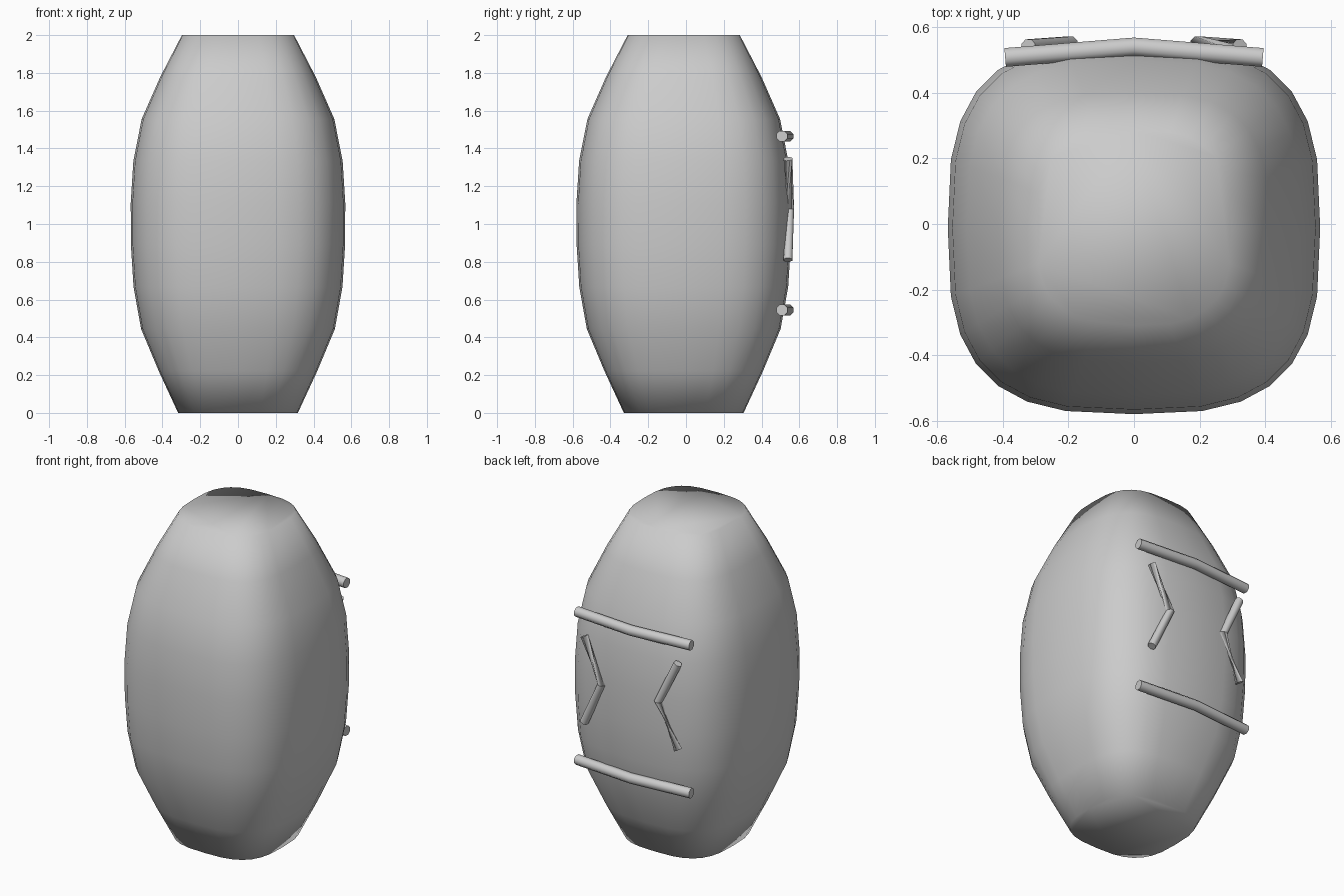
import bpy, bmesh, math
from mathutils import Vector

if "Cube" in bpy.data.objects:
    bpy.data.objects.remove(bpy.data.objects["Cube"])


def finish(name, bm, angle=None):
    bmesh.ops.recalc_face_normals(bm, faces=bm.faces[:])
    me = bpy.data.meshes.new(name)
    bm.to_mesh(me)
    bm.free()
    ob = bpy.data.objects.new(name, me)
    bpy.context.collection.objects.link(ob)
    for p in me.polygons:
        p.use_smooth = True
    if angle:
        me.set_sharp_from_angle(angle=math.radians(angle))
    return ob


def loft(bm, rings):
    rows = [[bm.verts.new(p) for p in ring] for ring in rings]
    n = len(rows[0])
    for a, b in zip(rows, rows[1:]):
        for i in range(n):
            j = (i + 1) % n
            bm.faces.new((a[i], a[j], b[j], b[i]))
    bm.faces.new(rows[0][::-1])
    bm.faces.new(rows[-1])


def squircle(radius, z, sides=28, power=2 / 3, cy=-0.012):
    ring = []
    for i in range(sides):
        t = 2 * math.pi * i / sides
        c, s = math.cos(t), math.sin(t)
        ring.append((radius * math.copysign(abs(c) ** power, c),
                     cy + radius * math.copysign(abs(s) ** power, s), z))
    return ring


def rod(name, points, radius, twists, sides=8):
    """Bent rod; twists turn each ring, which pinches the leg between."""
    pts = [Vector(p) for p in points]
    rings = []
    for k, p in enumerate(pts):
        a, b = pts[max(k - 1, 0)], pts[min(k + 1, len(pts) - 1)]
        d = (b - a).normalized()
        u = (Vector((0, 1, 0)) - d * d.y).normalized()
        v = d.cross(u)
        ring = []
        for i in range(sides):
            t = 2 * math.pi * (i + 0.5) / sides + math.radians(twists[k])
            ring.append(p + radius * (math.cos(t) * u + math.sin(t) * v))
        rings.append(ring)
    bm = bmesh.new()
    loft(bm, rings)
    return finish(name, bm, 50)


# Barrel body
radii = [0.317, 0.42, 0.513, 0.553, 0.567, 0.568, 0.554, 0.51, 0.412, 0.297]
bm = bmesh.new()
loft(bm, [squircle(r, 2 * k / 9) for k, r in enumerate(radii)])
finish("body", bm)

# Horizontal bars on the back
for name, z in (("upper_bar", 1.465), ("lower_bar", 0.545)):
    rod(name, [(-0.393, 0.508, z), (0, 0.54, z), (0.393, 0.508, z)],
        0.031, (0, 0, 0))

# Chevrons between the bars, each with one twisted leg
for name, s, twists in (("right_chevron", 1, (0, 0, 135)),
                        ("left_chevron", -1, (135, 0, 0))):
    rod(name, [(s * 0.322, 0.54, 0.81), (s * 0.195, 0.549, 1.08),
               (s * 0.322, 0.54, 1.345)], 0.025, twists)
